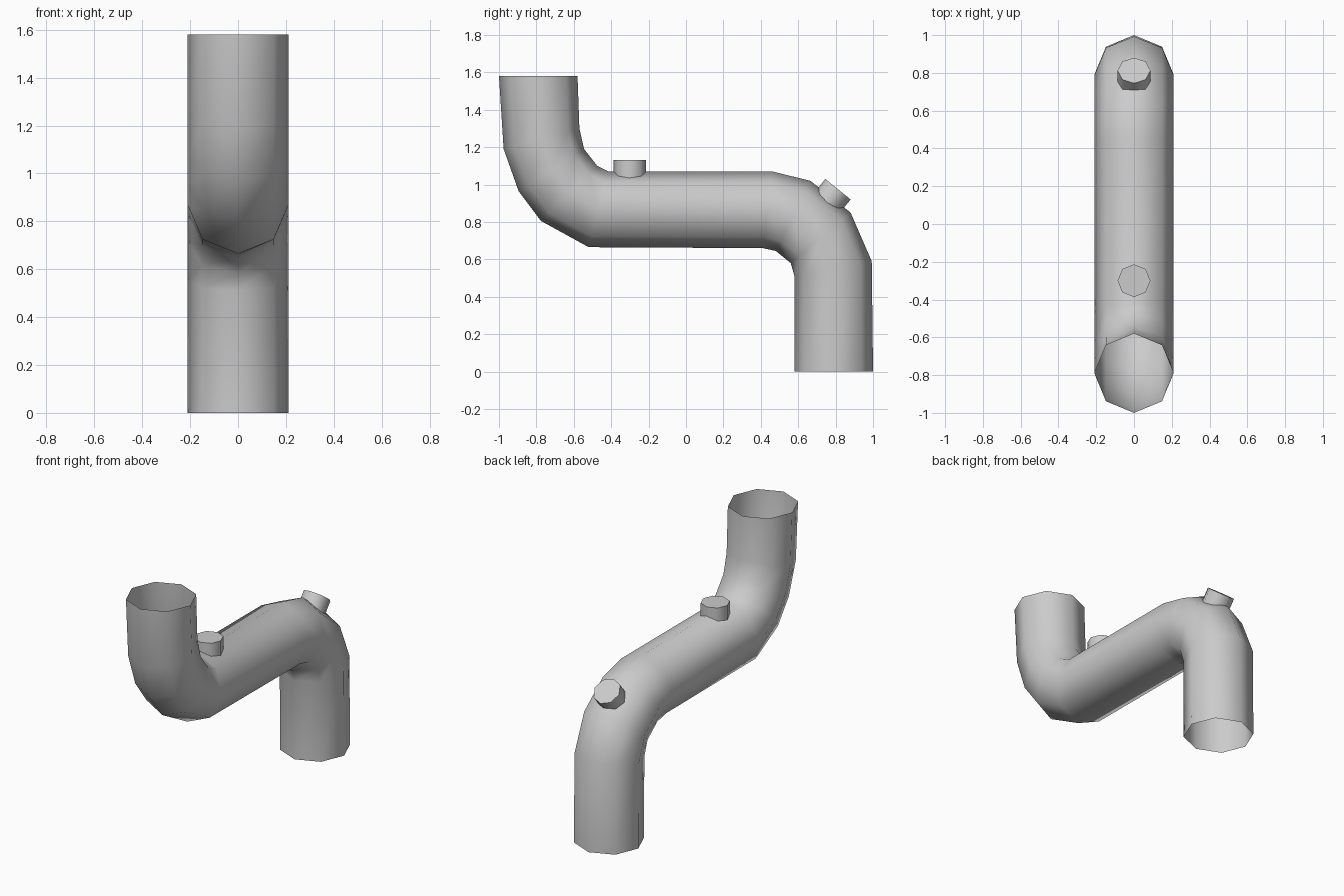
import bpy, bmesh, math
from mathutils import Vector

cube = bpy.data.objects.get("Cube")
if cube:
    bpy.data.objects.remove(cube, do_unlink=True)

SIDES = 8
PIPE_RADIUS = 0.21
CAP_RADIUS = 0.087

grey = bpy.data.materials.new("pipe grey")
grey.use_nodes = True
colour = (0.6, 0.6, 0.6, 1)
grey.diffuse_color = colour
grey.node_tree.nodes["Principled BSDF"].inputs["Base Color"].default_value = colour


def finish(bm, name):
    """Turn a bmesh into a smooth-shaded grey object."""
    mesh = bpy.data.meshes.new(name)
    bm.to_mesh(mesh)
    bm.free()
    mesh.materials.append(grey)
    obj = bpy.data.objects.new(name, mesh)
    bpy.context.collection.objects.link(obj)
    bpy.ops.object.select_all(action='DESELECT')
    obj.select_set(True)
    bpy.context.view_layer.objects.active = obj
    bpy.ops.object.shade_smooth_by_angle(angle=math.radians(65))
    return obj


# Pipe: each ring is given by its two opposite edges (y, z) in the bend plane
rings = [
    ((-1.0, 1.58), (-0.58, 1.58)),
    ((-0.975, 1.19), (-0.57, 1.30)),
    ((-0.895, 0.965), (-0.545, 1.19)),
    ((-0.775, 0.805), (-0.475, 1.10)),
    ((-0.52, 0.665), (-0.415, 1.07)),
    ((0.41, 0.66), (0.46, 1.07)),
    ((0.48, 0.645), (0.665, 1.02)),
    ((0.56, 0.58), (0.88, 0.85)),
    ((0.58, 0.51), (0.993, 0.59)),
    ((0.58, 0), (1.0, 0)),
]
bm = bmesh.new()
loops = []
for a, b in rings:
    a, b = Vector((0, *a)), Vector((0, *b))
    middle, half = (a + b) / 2, (b - a) / 2
    loop = []
    for i in range(SIDES):
        t = math.tau * i / SIDES
        side = Vector((PIPE_RADIUS * math.sin(t), 0, 0))
        loop.append(bm.verts.new(middle + half * math.cos(t) + side))
    loops.append(loop)
for p, q in zip(loops, loops[1:]):
    for i in range(SIDES):
        j = (i + 1) % SIDES
        bm.faces.new((p[i], p[j], q[j], q[i]))
bmesh.ops.recalc_face_normals(bm, faces=bm.faces)
# The tube is open at both ends, so make sure the faces look outward
bm.normal_update()
first = bm.faces[:][0]
axis_point = Vector((0, -0.78, first.calc_center_median().z))
if first.normal.dot(first.calc_center_median() - axis_point) < 0:
    bmesh.ops.reverse_faces(bm, faces=bm.faces)
finish(bm, "bent_pipe")


# Small plugs set into the top of the pipe
def plug(name, y, z, tilt, depth):
    bm = bmesh.new()
    bmesh.ops.create_cone(bm, cap_ends=True, segments=SIDES, radius1=CAP_RADIUS,
                          radius2=CAP_RADIUS, depth=depth)
    bmesh.ops.translate(bm, verts=bm.verts, vec=(0, 0, -depth / 2))
    obj = finish(bm, name)
    obj.location = (0, y, z)
    obj.rotation_euler = (-tilt, 0, 0)


plug("straight_plug", -0.30, 1.13, 0, 0.13)
plug("bend_plug", 0.8125, 0.975, math.radians(39), 0.14)
